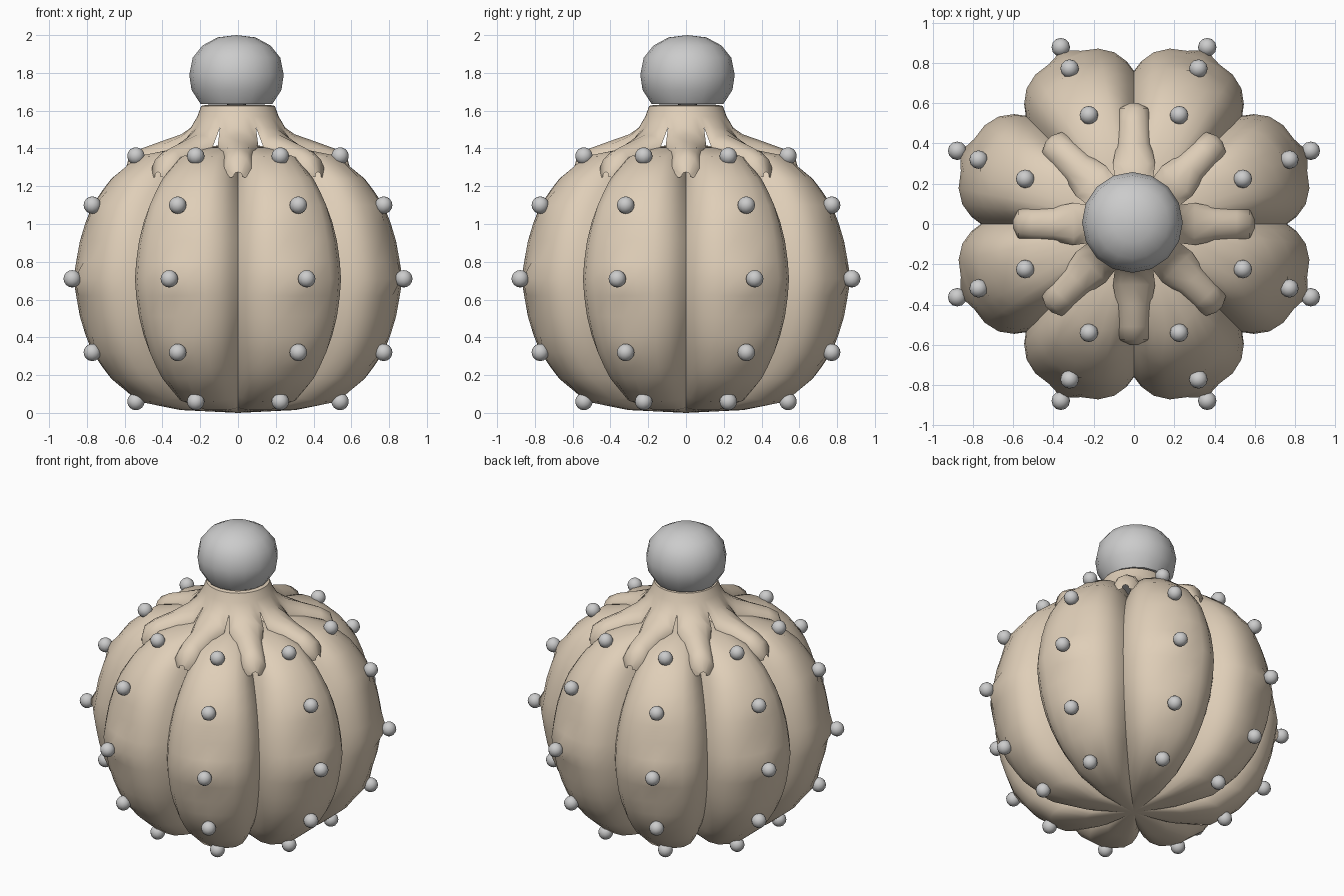
import bpy, bmesh, math
from mathutils import Matrix, Vector

if "Cube" in bpy.data.objects:
    bpy.data.objects.remove(bpy.data.objects["Cube"])

tan = bpy.data.materials.new("tan")
tan.diffuse_color = (0.74, 0.62, 0.48, 1)
tan.use_nodes = True
tan.node_tree.nodes["Principled BSDF"].inputs["Base Color"].default_value = tan.diffuse_color


def finish(bm, name, mat=None, angle=50):
    bmesh.ops.remove_doubles(bm, verts=bm.verts, dist=0.0005)
    bmesh.ops.recalc_face_normals(bm, faces=bm.faces)
    me = bpy.data.meshes.new(name)
    bm.to_mesh(me)
    bm.free()
    ob = bpy.data.objects.new(name, me)
    bpy.context.collection.objects.link(ob)
    if mat:
        me.materials.append(mat)
    bpy.ops.object.select_all(action='DESELECT')
    ob.select_set(True)
    bpy.context.view_layer.objects.active = ob
    bpy.ops.object.shade_smooth_by_angle(angle=math.radians(angle))
    return ob


def add_grid(bm, rows, closed):
    vs = [[bm.verts.new(p) for p in row] for row in rows]
    n = len(rows[0])
    for a, b in zip(vs, vs[1:]):
        for i in range(n if closed else n - 1):
            j = (i + 1) % n
            bm.faces.new((a[i], a[j], b[j], b[i]))


def polar(r, deg, z):
    a = math.radians(deg)
    return Vector((r * math.cos(a), r * math.sin(a), z))


# Eight-lobed body: (rib height, rib radius, valley height, valley radius, nub radius)
MID = 0.71
half = [(0, .90, 0, .76, .95), (.09, .885, .09, .754, 0), (.20, .865, .20, .73, 0),
        (.30, .835, .30, .69, 0), (.39, .80, .39, .635, .835), (.47, .745, .47, .57, 0),
        (.53, .70, .53, .505, 0), (.65, .55, .62, .37, .585), (.695, .32, .68, .22, 0),
        (.71, 0, .71, 0, 0)]
profile = [(-a, b, -c, d, e) for a, b, c, d, e in reversed(half[1:])] + half
offsets = [-22.5, -20, -16, -11, -5.5, 0, 5.5, 11, 16, 20]
rows = []
for rz, rr, vz, vr, nub in profile:
    row = []
    for k in range(8):
        for d in offsets:
            w = 1 - (abs(d) / 22.5) ** 3.5
            r = vr + (rr - vr) * w
            if d == 0 and nub:
                r = nub - .015
            row.append(polar(r, 22.5 + 45 * k + d, MID + vz + (rz - vz) * w))
    rows.append(row)
bm = bmesh.new()
add_grid(bm, rows, True)
finish(bm, "lobed_body", tan)

# Round nubs along every rib
bm = bmesh.new()
for rz, rr, vz, vr, nub in profile:
    if nub:
        for k in range(8):
            p = polar(nub, 22.5 + 45 * k, MID + rz)
            bmesh.ops.create_uvsphere(bm, u_segments=12, v_segments=8, radius=.046,
                                      matrix=Matrix.Translation(p))
finish(bm, "rib_nubs")

# Star-shaped cap: round neck that splits into eight fingers
neck = [(.17, 1.63), (.195, 1.625), (.215, 1.57), (.25, 1.51)]
fingers = [(.30, .105, 1.475, .6), (.40, .085, 1.44, 1), (.51, .082, 1.40, 1),
           (.575, .07, 1.36, .9), (.60, .02, 1.275, .2)]
section = [(-1, .13), (-1, .07), (-.65, .02), (0, 0), (.65, .02), (1, .07), (1, .13)]
bm = bmesh.new()
for k in range(8):
    rot = Matrix.Rotation(math.radians(45 * k), 3, 'Z')
    rows = [[rot @ polar(r, 22.5 * (i - 3) / 3, z) for i in range(7)] for r, z in neck]
    for r, hw, z, s in fingers:
        rows.append([rot @ Vector((r, hw * c, z - s * drop)) for c, drop in section])
    add_grid(bm, rows, False)
finish(bm, "star_cap", tan)

# Flattened ball on top
ball = [(0, 2.0), (.10, 1.988), (.18, 1.945), (.232, 1.88), (.25, 1.79),
        (.238, 1.71), (.19, 1.635), (0, 1.63)]
bm = bmesh.new()
add_grid(bm, [[polar(r, 360 * i / 16, z) + Vector((-.008, .008, 0)) for i in range(16)]
              for r, z in ball], True)
finish(bm, "top_ball")
